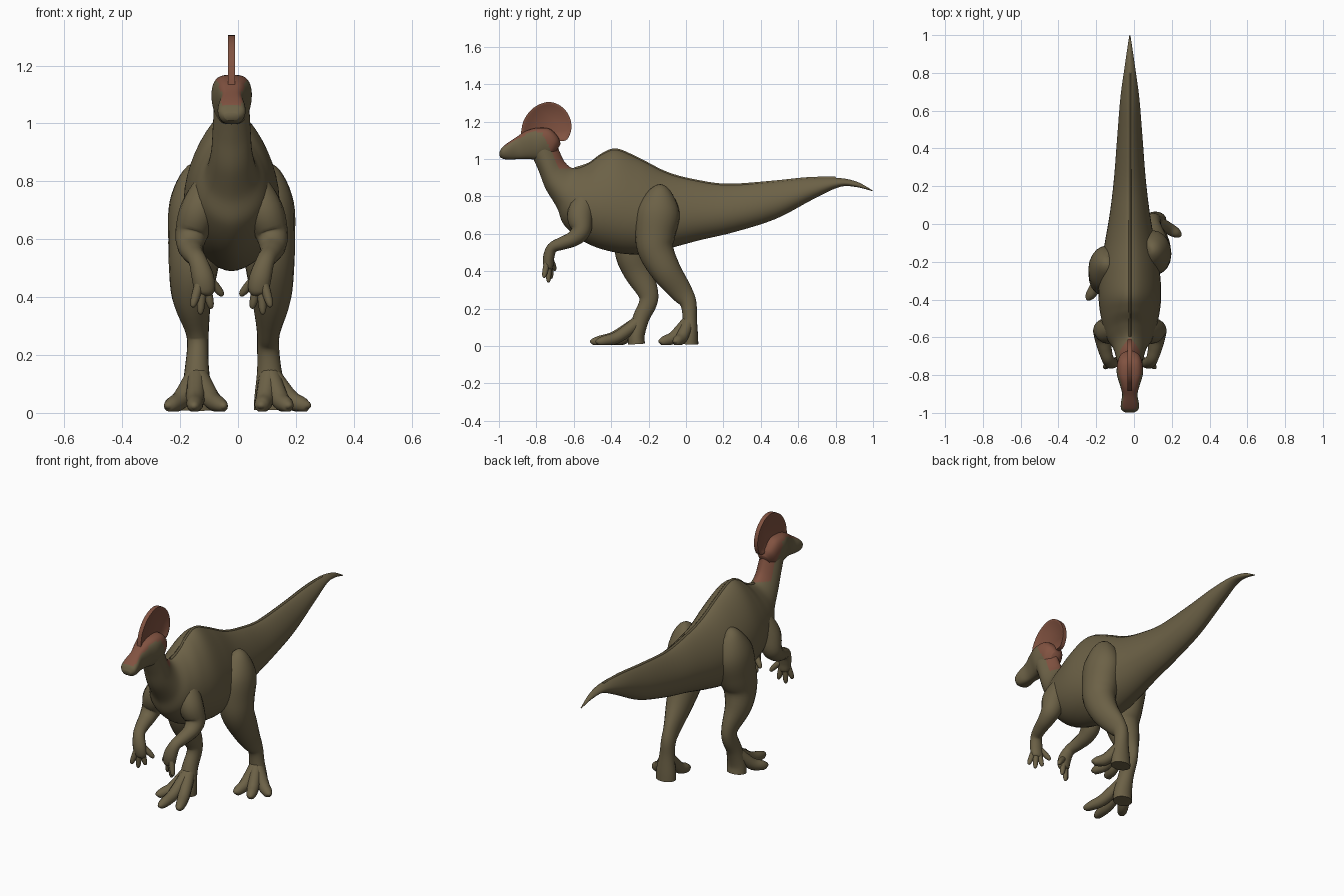
import bpy, bmesh, math
from mathutils import Vector

cube = bpy.data.objects.get("Cube")
if cube:
    bpy.data.objects.remove(cube, do_unlink=True)

MID = -0.022  # the body's mid line


def material(name, rgb):
    m = bpy.data.materials.new(name)
    m.use_nodes = True
    m.diffuse_color = (*rgb, 1)
    m.node_tree.nodes["Principled BSDF"].inputs["Base Color"].default_value = (*rgb, 1)
    return m


OLIVE = material("olive skin", (0.15, 0.12, 0.062))
RED = material("rust red skin", (0.22, 0.085, 0.052))


def finish(name, bm, mats, rule=None):
    """Turn a bmesh into a smooth object; rule picks the second colour."""
    bmesh.ops.recalc_face_normals(bm, faces=bm.faces)
    for f in bm.faces:
        if rule and rule(f.calc_center_median()):
            f.material_index = 1
    mesh = bpy.data.meshes.new(name)
    bm.to_mesh(mesh)
    bm.free()
    for m in mats:
        mesh.materials.append(m)
    mesh.shade_smooth()
    mesh.set_sharp_from_angle(angle=math.radians(50))
    ob = bpy.data.objects.new(name, mesh)
    ob.location.x = MID
    bpy.context.collection.objects.link(ob)
    return ob


def spline(pts, steps=5):
    """Catmull-Rom through tuples of any length."""
    pts = [Vector(p) for p in pts]
    ext = [pts[0]] + pts + [pts[-1]]
    out = []
    for a, b, c, d in zip(ext, ext[1:], ext[2:], ext[3:]):
        for i in range(steps):
            t = i / steps
            out.append((b * 2 + (c - a) * t + (a * 2 - b * 5 + c * 4 - d) * t * t
                        + (b * 3 - a - c * 3 + d) * t ** 3) / 2)
    return out + [pts[-1]]


def skin(bm, rings):
    """Join rings of points into a closed skin."""
    rows = [[bm.verts.new(p) for p in r] for r in rings]
    n = len(rows[0])
    for a, b in zip(rows, rows[1:]):
        for i in range(n):
            j = (i + 1) % n
            bm.faces.new((a[i], a[j], b[j], b[i]))
    bm.faces.new(rows[0])
    bm.faces.new(rows[-1])


def trunk_rings(sections, n=40, power=1.0, pear=0.0):
    """Rings set by top (y, z), bottom (y, z) and half width."""
    rings = []
    for yt, zt, yb, zb, w in sections:
        ring = []
        for i in range(n):
            a = math.tau * i / n
            s, c = math.sin(a), math.cos(a)
            x = math.copysign(abs(s) ** power, s) * max(w, 0.002) * (1 - pear * c)
            k = (1 - c) / 2
            ring.append((x, yt + (yb - yt) * k, zt + (zb - zt) * k))
        rings.append(ring)
    return rings


def limb(bm, pts, side=1, n=16):
    """Tube along (x, y, z, width, depth) points, mirrored by side."""
    path = spline(pts)
    cs = [Vector(p[:3]) for p in path]
    rings = []
    for k, p in enumerate(path):
        t = (cs[min(k + 1, len(cs) - 1)] - cs[max(k - 1, 0)]).normalized()
        u = Vector((1, 0, 0))
        u = (u - t * u.dot(t)).normalized()
        v = t.cross(u)
        ring = []
        for i in range(n):
            a = math.tau * i / n
            q = cs[k] + u * (math.cos(a) * p[3]) + v * (math.sin(a) * p[4])
            ring.append((q.x * side, q.y, max(q.z, 0.005)))
        rings.append(ring)
    skin(bm, rings)


def digit(bm, base, tip, r, side, lift):
    """Toe or finger from base to tip, with its middle raised by lift."""
    base, tip = Vector(base), Vector(tip)
    up = Vector((0, 0, lift))
    stops = [(0, 0, 1), (0.5, 1, 0.95), (0.82, 0.4, 0.8), (0.96, 0, 0.5), (1, 0, 0.15)]
    limb(bm, [(*(base.lerp(tip, t) + up * l), r * s, r * s) for t, l, s in stops], side, 12)


# Neck, body and tail in one skin
BODY = [(-0.70, 1.12, -0.82, 1.01, 0.06), (-0.68, 1.05, -0.785, 0.93, 0.064),
        (-0.645, 0.98, -0.75, 0.84, 0.07), (-0.595, 0.95, -0.69, 0.74, 0.088),
        (-0.52, 0.975, -0.65, 0.645, 0.12), (-0.45, 1.025, -0.54, 0.555, 0.148),
        (-0.37, 1.05, -0.40, 0.505, 0.162), (-0.25, 1.0, -0.25, 0.49, 0.155),
        (-0.1, 0.925, -0.1, 0.52, 0.13), (0.05, 0.885, 0.07, 0.565, 0.103),
        (0.22, 0.862, 0.26, 0.61, 0.082), (0.45, 0.877, 0.48, 0.68, 0.065),
        (0.65, 0.897, 0.68, 0.785, 0.049), (0.80, 0.9, 0.82, 0.85, 0.03),
        (0.91, 0.88, 0.91, 0.85, 0.016), (0.998, 0.832, 0.998, 0.828, 0.003)]


def nape(c):
    return c.z > 0.95 and -0.76 + (1.12 - c.z) * 0.5 < c.y < -0.595


def head_top(c):
    return c.z > min(1.065 + (c.y + 0.975) * 0.55, 1.145) and c.y > -0.98 or nape(c)


bm = bmesh.new()
skin(bm, trunk_rings(spline(BODY, 7), power=1.2, pear=0.24))
finish("body_neck_and_tail", bm, [OLIVE, RED], nape)

# Thin ridge along the spine
bm = bmesh.new()
tops = [(s[0], s[1] + 0.006, s[0], s[1] - 0.03, 0.009) for s in spline(BODY[3:14])]
skin(bm, trunk_rings(tops, 8, 0.6))
finish("back_ridge", bm, [OLIVE])

# Head with a flat bill, widest along the brows
HEAD = [(-0.998, 1.035, -0.995, 1.01, 0.025), (-0.985, 1.06, -0.975, 1.0, 0.045),
        (-0.955, 1.085, -0.94, 0.997, 0.047), (-0.91, 1.115, -0.89, 1.0, 0.04),
        (-0.86, 1.148, -0.84, 1.0, 0.052), (-0.80, 1.166, -0.79, 0.995, 0.068),
        (-0.73, 1.162, -0.76, 1.0, 0.066), (-0.685, 1.12, -0.74, 1.0, 0.055),
        (-0.67, 1.08, -0.72, 1.0, 0.03)]
bm = bmesh.new()
skin(bm, trunk_rings(spline(HEAD, 6), power=0.6, pear=-0.12))
finish("head", bm, [OLIVE, RED], head_top)

# Round crest plate with a raised rim
CREST = [(-0.885, 1.11), (-0.87, 1.2), (-0.82, 1.27), (-0.745, 1.304), (-0.68, 1.29),
         (-0.63, 1.24), (-0.612, 1.17), (-0.635, 1.105), (-0.685, 1.095), (-0.76, 1.09)]
bm = bmesh.new()
outline = spline(CREST, 4)
skin(bm, [[(x, p[0], p[1]) for p in outline] for x in (-0.012, 0.012)])
bmesh.ops.recalc_face_normals(bm, faces=bm.faces)
sides = [f for f in bm.faces if len(f.verts) > 4]
bmesh.ops.inset_individual(bm, faces=sides, thickness=0.012, depth=0)
bmesh.ops.inset_individual(bm, faces=sides, thickness=0.003, depth=-0.003)
finish("crest", bm, [RED])

# Legs in mid stride: the left one back, the right one forward
LEFT = [(0.09, -0.14, 0.845, 0.02, 0.02), (0.105, -0.14, 0.82, 0.065, 0.065),
        (0.122, -0.148, 0.72, 0.093, 0.115), (0.125, -0.165, 0.60, 0.094, 0.108),
        (0.132, -0.16, 0.51, 0.085, 0.095), (0.137, -0.105, 0.40, 0.069, 0.08),
        (0.128, -0.025, 0.29, 0.042, 0.06), (0.126, 0.012, 0.23, 0.038, 0.044),
        (0.13, 0.02, 0.15, 0.042, 0.038), (0.135, 0.022, 0.06, 0.056, 0.042),
        (0.135, 0.022, 0.01, 0.058, 0.044)]
RIGHT = [(0.09, -0.20, 0.845, 0.02, 0.02), (0.105, -0.21, 0.82, 0.065, 0.065),
         (0.122, -0.23, 0.72, 0.093, 0.118), (0.125, -0.26, 0.60, 0.094, 0.118),
         (0.132, -0.28, 0.50, 0.085, 0.1), (0.137, -0.255, 0.40, 0.069, 0.08),
         (0.12, -0.205, 0.29, 0.042, 0.056), (0.117, -0.203, 0.23, 0.037, 0.048),
         (0.12, -0.24, 0.15, 0.042, 0.044), (0.12, -0.265, 0.06, 0.054, 0.044),
         (0.12, -0.265, 0.01, 0.056, 0.046)]
LEFT_TOES = [(0.268, -0.06), (0.20, -0.142), (0.1, -0.142)]
RIGHT_TOES = [(0.224, -0.40), (0.13, -0.51), (0.025, -0.48)]
for label, side, leg, toes in (("left", 1, LEFT, LEFT_TOES), ("right", -1, RIGHT, RIGHT_TOES)):
    bm = bmesh.new()
    limb(bm, leg, side, 20)
    finish(label + "_leg", bm, [OLIVE])
    bm = bmesh.new()
    for x, y in toes:
        digit(bm, (leg[8][0], leg[8][1], 0.14), (x, y, 0.017), 0.034, side, -0.028)
    finish(label + "_toes", bm, [OLIVE])

# Arms growing out of broad shoulders, with curled hands
ARM = [(0.045, -0.53, 0.82, 0.02, 0.02), (0.07, -0.54, 0.785, 0.055, 0.06),
       (0.112, -0.565, 0.70, 0.066, 0.07), (0.138, -0.562, 0.62, 0.057, 0.055),
       (0.142, -0.60, 0.575, 0.046, 0.042), (0.133, -0.66, 0.55, 0.037, 0.035),
       (0.117, -0.715, 0.525, 0.032, 0.029), (0.10, -0.735, 0.47, 0.038, 0.03),
       (0.092, -0.735, 0.42, 0.034, 0.024), (0.092, -0.735, 0.405, 0.012, 0.01)]
TIPS = [(0.03, -0.70, 0.405), (0.07, -0.72, 0.36), (0.108, -0.735, 0.34), (0.135, -0.76, 0.365)]
for side, label in ((1, "left"), (-1, "right")):
    bm = bmesh.new()
    limb(bm, ARM, side)
    finish(label + "_arm", bm, [OLIVE])
    bm = bmesh.new()
    for tip in TIPS:
        digit(bm, (0.1, -0.735, 0.48), tip, 0.017, side, 0.004)
    finish(label + "_fingers", bm, [OLIVE])
